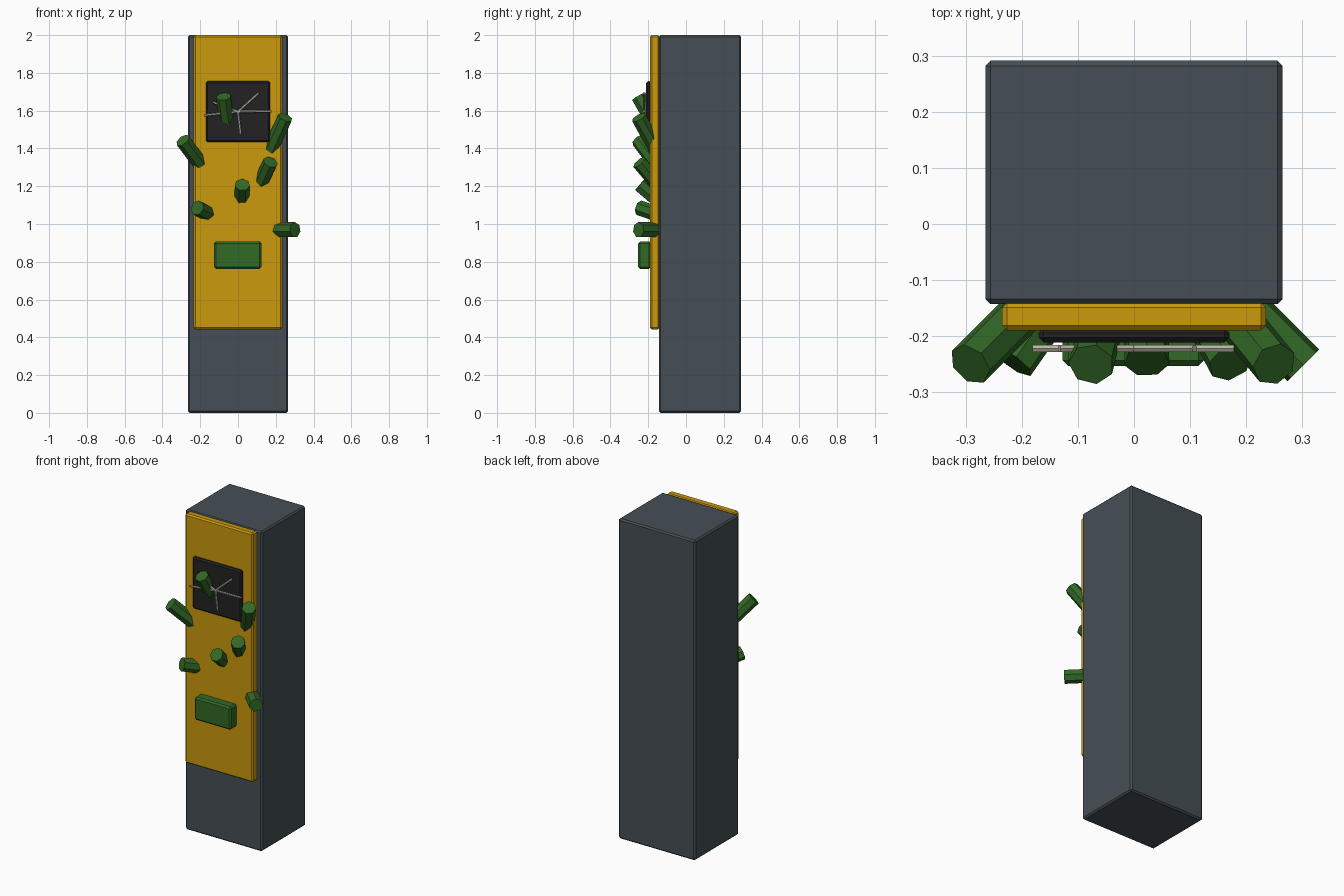
import bpy, math
from mathutils import Vector

if "Cube" in bpy.data.objects:
    bpy.data.objects.remove(bpy.data.objects["Cube"])


def material(name, rgb):
    m = bpy.data.materials.new(name)
    m.diffuse_color = (*rgb, 1.0)
    m.use_nodes = True
    m.node_tree.nodes["Principled BSDF"].inputs["Base Color"].default_value = m.diffuse_color
    return m


SLATE = material("slate grey", (0.060, 0.078, 0.092))
AMBER = material("amber yellow", (0.60, 0.32, 0.004))
BLACK = material("screen black", (0.016, 0.016, 0.017))
GREEN = material("leaf green", (0.032, 0.140, 0.019))
CREAM = material("pale cream", (0.48, 0.46, 0.37))


def box(name, lo, hi, mat, bevel):
    lo, hi = Vector(lo), Vector(hi)
    bpy.ops.mesh.primitive_cube_add(size=1, location=(lo + hi) / 2)
    ob = bpy.context.object
    ob.name = name
    ob.scale = hi - lo
    bpy.ops.object.transform_apply(location=False, rotation=False, scale=True)
    mod = ob.modifiers.new("edge", "BEVEL")
    mod.width, mod.segments = bevel, 1
    ob.data.materials.append(mat)
    return ob


def rod(name, a, b, radius, sides, mat):
    a, b = Vector(a), Vector(b)
    bpy.ops.mesh.primitive_cylinder_add(vertices=sides, radius=radius,
                                        depth=(b - a).length, location=(a + b) / 2)
    ob = bpy.context.object
    ob.name = name
    ob.rotation_euler = (b - a).to_track_quat("Z", "Y").to_euler()
    ob.data.materials.append(mat)
    return ob


# cabinet, front panel, screen and tray
box("cabinet", (-0.265, -0.143, 0), (0.265, 0.291, 2.0), SLATE, 0.009)
box("front_panel", (-0.235, -0.19, 0.442), (0.235, -0.14, 2.0), AMBER, 0.009)
box("screen", (-0.17, -0.211, 1.433), (0.17, -0.185, 1.756), BLACK, 0.009)
box("tray", (-0.127, -0.253, 0.763), (0.125, -0.185, 0.907), GREEN, 0.010)

# cracks radiating over the screen
hub = Vector((0.0, -0.222, 1.595))
for i, (x, z) in enumerate([(0.178, 1.597), (0.108, 1.692), (0.014, 1.475),
                            (-0.18, 1.575), (-0.133, 1.645)]):
    rod(f"crack_{i + 1}", hub, (x, hub.y, z), 0.007, 6, CREAM)

# stubby stems growing out of the panel: outer end centre, direction
STEMS = [
    ((-0.292, -0.250, 1.443), (-1.0, -1.0, 1.33)),
    ((-0.076, -0.250, 1.675), (-0.25, -1.0, 1.75)),
    ((0.250, -0.250, 1.565), (0.45, -0.55, 1.0)),
    ((0.172, -0.247, 1.328), (0.45, -0.85, 1.0)),
    ((0.023, -0.245, 1.208), (0.03, -1.0, 0.85)),
    ((-0.216, -0.246, 1.085), (-0.70, -1.0, 0.35)),
    ((0.302, -0.252, 0.969), (1.0, -1.0, 0.0)),
]
for i, (end, d) in enumerate(STEMS):
    end = Vector(end)
    d = Vector(d)
    d *= 0.115 / -d.y          # run back until buried in the cabinet face
    rod(f"stem_{i + 1}", end - d, end, 0.041, 7, GREEN)
